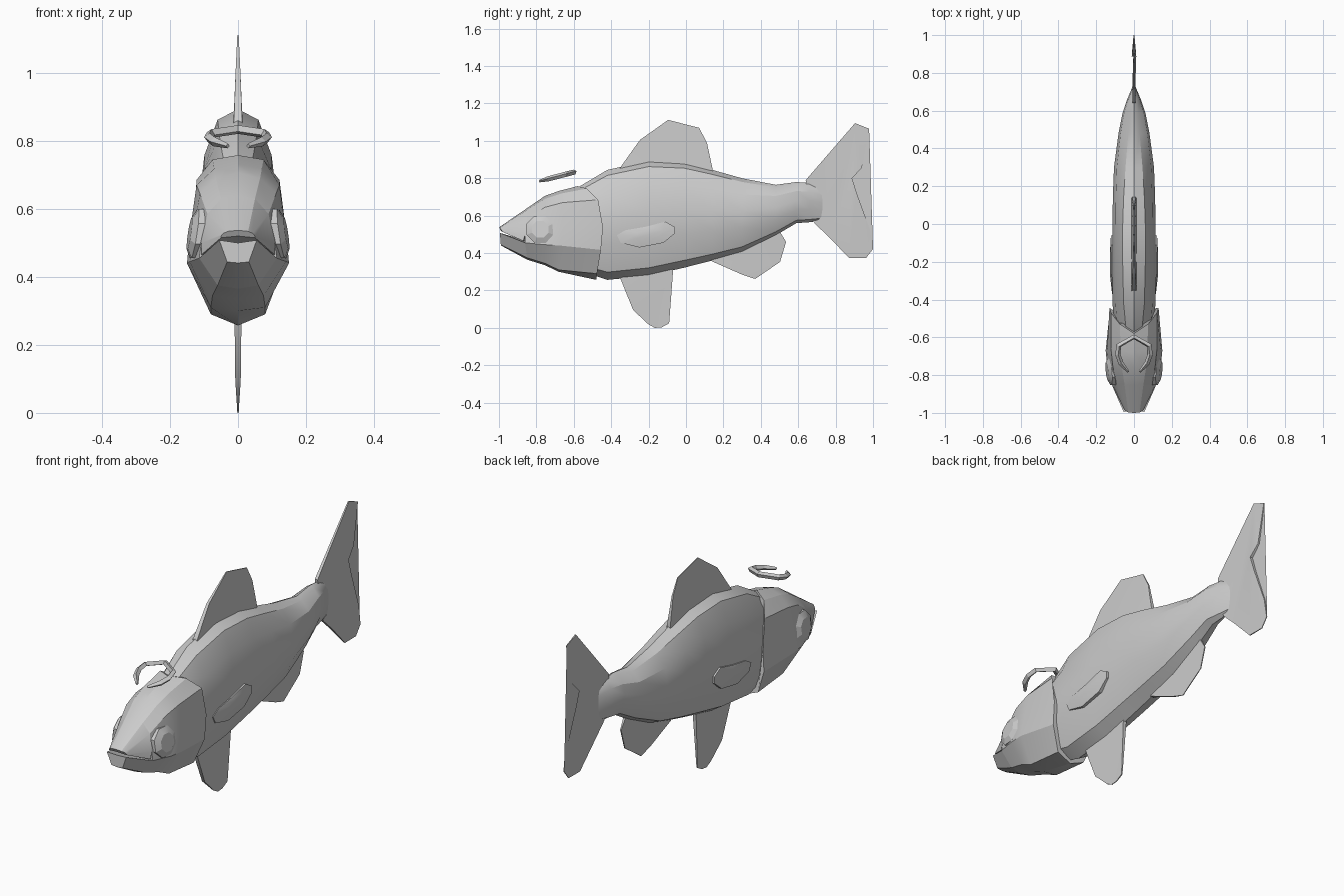
import bpy, bmesh, math

if "Cube" in bpy.data.objects:
    bpy.data.objects.remove(bpy.data.objects["Cube"])


def finish(bm, name, angle=30):
    bmesh.ops.recalc_face_normals(bm, faces=bm.faces)
    me = bpy.data.meshes.new(name)
    bm.to_mesh(me)
    bm.free()
    ob = bpy.data.objects.new(name, me)
    bpy.context.collection.objects.link(ob)
    bpy.ops.object.select_all(action='DESELECT')
    ob.select_set(True)
    bpy.context.view_layer.objects.active = ob
    bpy.ops.object.shade_smooth_by_angle(angle=math.radians(angle))
    return ob


def loft(name, halves, angle=30):
    """Skin half sections (top centre to bottom centre), mirrored across x."""
    bm = bmesh.new()
    rings = []
    for half in halves:
        pts = half + [(-x, y, z) for x, y, z in half[-2:0:-1]]
        rings.append([bm.verts.new(p) for p in pts])
    n = len(rings[0])
    for a, b in zip(rings, rings[1:]):
        for i in range(n):
            bm.faces.new((a[i], a[(i + 1) % n], b[(i + 1) % n], b[i]))
    bm.faces.new(rings[0])
    bm.faces.new(rings[-1])
    return finish(bm, name, angle)


def fin(name, outline):
    """Thin plate from (y, z, half thickness) points."""
    bm = bmesh.new()
    a = [bm.verts.new((t, y, z)) for y, z, t in outline]
    b = [bm.verts.new((-t, y, z)) for y, z, t in outline]
    n = len(a)
    for i in range(n):
        j = (i + 1) % n
        bm.faces.new((a[i], a[j], b[j], b[i]))
    caps = [bm.faces.new(a), bm.faces.new(b)]
    bmesh.ops.triangulate(bm, faces=caps)
    return finish(bm, name, 40)


def dome(name, loops, side):
    """Bulging patch from nested loops of (x, y, z), on either side."""
    bm = bmesh.new()
    rings = [[bm.verts.new((side * x, y, z)) for x, y, z in lp] for lp in loops]
    n = len(rings[0])
    for a, b in zip(rings, rings[1:]):
        for i in range(n):
            j = (i + 1) % n
            bm.faces.new((a[i], a[j], b[j], b[i]))
    bm.faces.new(rings[0])
    bm.faces.new(rings[-1])
    return finish(bm, name, 20)


# Body: y, top, bottom, half width, ridge half width
rows = [(-.58, .75, .31, .10, .04), (-.42, .845, .257, .114, .055),
        (-.2, .893, .278, .115, .06), (-.01, .882, .322, .114, .06),
        (.14, .845, .36, .112, .055), (.3, .80, .406, .106, .045),
        (.48, .765, .495, .082, .03), (.59, .78, .56, .06, .02),
        (.66, .775, .565, .036, .012), (.73, .745, .575, .007, .003)]
body = []
for y, t, b, w, r in rows:
    h = t - b
    body.append([(0, y, t), (r, y, t - .05 * h), (w * .86, y, t - .22 * h),
                 (w, y, t - .45 * h), (w * .97, y, t - .68 * h),
                 (w * .6, y, b + .07 * h), (0, y, b)])
loft("body", body, 25)

# Head with gill covers standing slightly proud of the body
front = [(0, -.85, .64), (.05, -.85, .63), (.09, -.85, .585), (.108, -.86, .50),
         (.114, -.86, .455), (.06, -.85, .375), (0, -.85, .365)]
loft("head", [
    [(0, -.58, .758), (.075, -.53, .745), (.122, -.47, .685), (.13, -.444, .54),
     (.128, -.455, .417), (.08, -.476, .29), (0, -.48, .257)],
    [(0, -.68, .732), (.07, -.67, .718), (.122, -.66, .67), (.142, -.66, .53),
     (.15, -.67, .44), (.08, -.68, .31), (0, -.68, .3)],
    [(0, -.754, .706), (.065, -.754, .69), (.112, -.754, .645), (.134, -.754, .52),
     (.142, -.754, .445), (.075, -.754, .345), (0, -.754, .335)],
    front], 25)

# Upper snout and lower jaw, leaving the mouth gap
loft("upper_snout", [
    front[:4] + [(.108, -.87, .465), (0, -.85, .47)],
    [(0, -1, .537), (.03, -.998, .534), (.043, -.99, .528), (.05, -.985, .52),
     (.05, -.985, .515), (0, -.99, .52)]], 25)
loft("lower_jaw", [
    [(0, -.85, .465)] + front[4:],
    [(0, -.985, .50), (.055, -.995, .508), (.032, -.99, .444), (0, -.99, .441)]], 25)

# Fins on the centre line
fin("dorsal_fin", [(-.37, .82, .015), (-.35, .86, .012), (-.246, 1.005, .007),
                   (-.096, 1.112, .002), (.07, 1.07, .002), (.112, .99, .004),
                   (.144, .84, .01), (.14, .80, .015)])
fin("tail_fin", [(.64, .79, .008), (.904, 1.095, .003), (.979, 1.065, .002),
                 (.94, .856, .006), (.888, .80, .012), (.914, .717, .01),
                 (.984, .524, .004), (1, .422, .002), (.963, .374, .002),
                 (.872, .374, .003), (.76, .49, .008), (.69, .556, .008),
                 (.66, .60, .012)])
fin("anal_fin", [(.13, .39, .008), (.134, .358, .008), (.30, .285, .005),
                 (.37, .262, .002), (.503, .353, .002), (.535, .46, .003),
                 (.505, .51, .006)])
fin("pelvic_fin", [(-.36, .29, .01), (-.35, .262, .01), (-.283, .096, .008),
                   (-.20, .018, .003), (-.166, 0, .002), (-.13, .003, .002),
                   (-.09, .025, .003), (-.068, .32, .01)])

leaf = [(-.37, .495), (-.325, .522), (-.22, .54), (-.11, .568), (-.06, .54),
        (-.06, .505), (-.12, .455), (-.25, .43), (-.35, .455)]
for side, tag in ((1, "right"), (-1, "left")):
    # Pectoral fin: low leaf lying on the flank
    dome("pectoral_fin_" + tag, [
        [(.104, y, z) for y, z in leaf],
        [(.116 + .02 * (y + .37), y, z) for y, z in leaf],
        [(.126, -.19 + (y + .19) * .5, .5 + (z - .5) * .5) for y, z in leaf]], side)
    # Eye: faceted eight-sided dome, leaning with the cheek
    dome("eye_" + tag, [
        [(x + .15 * (-r * math.sin(a)) + .1 * r * math.cos(a),
          -.78 + r * math.cos(a), .527 + r * math.sin(a))
         for a in [(k + .5) * math.pi / 4 for k in range(8)]]
        for r, x in ((.078, .10), (.078, .128), (.048, .143))], side)

# Open ring floating above the head
cu = bpy.data.curves.new("floating_ring", 'CURVE')
cu.dimensions = '3D'
cu.bevel_depth = .014
cu.bevel_resolution = 0
cu.use_fill_caps = True
right = [(.03, -.783, .5), (.07, -.735, 1), (.086, -.69, 1), (.08, -.643, 1)]
path = right + [(0, -.597, 1)] + [(-x, y, r) for x, y, r in right[::-1]]
sp = cu.splines.new('POLY')
sp.points.add(len(path) - 1)
for p, (x, y, r) in zip(sp.points, path):
    p.co = (x, y, .785 + (y + .783) * .26, 1)
    p.radius = r
sp.use_smooth = False
bpy.context.collection.objects.link(bpy.data.objects.new("floating_ring", cu))
